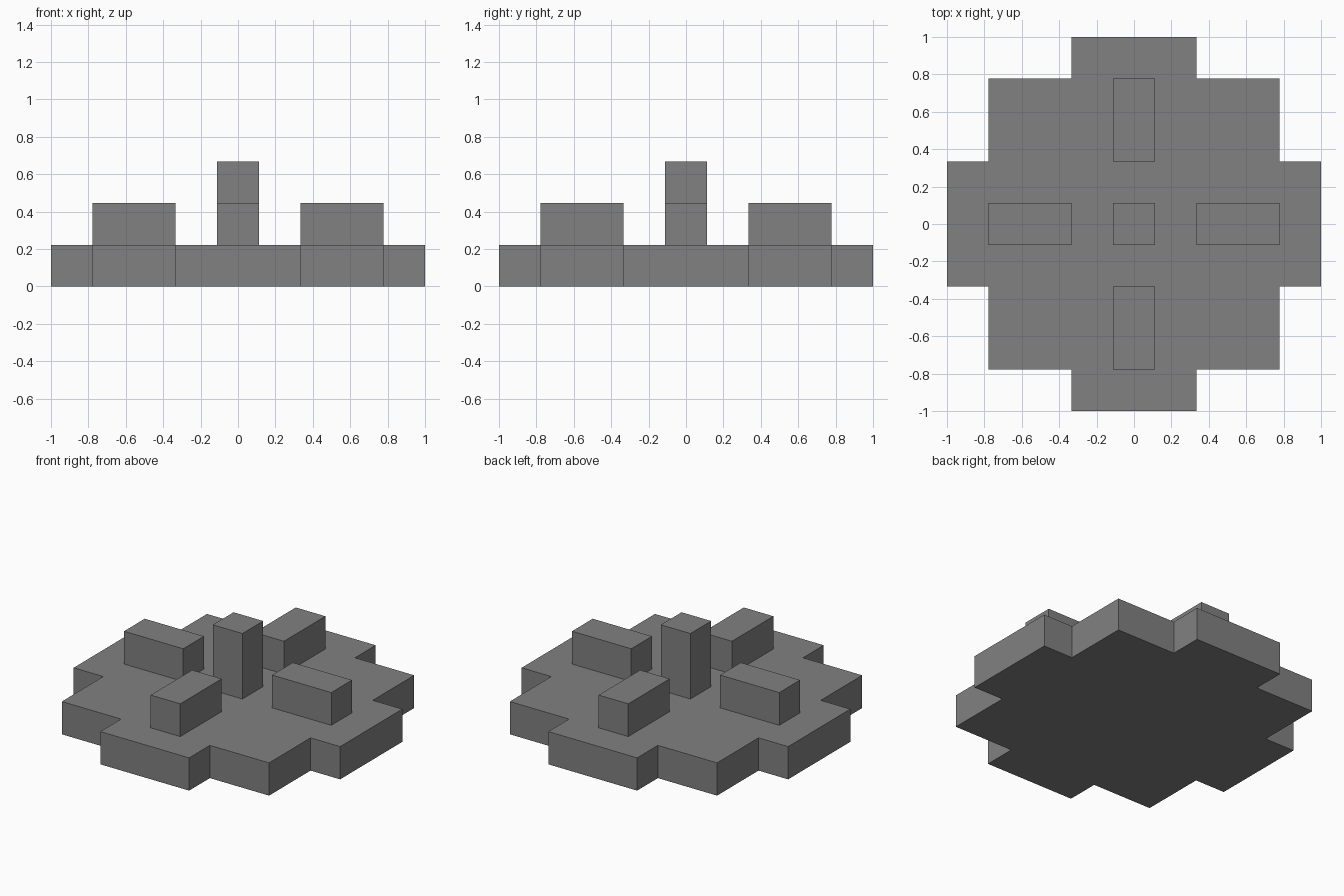
import bpy
import bmesh

cube = bpy.data.objects.get("Cube")
if cube:
    bpy.data.objects.remove(cube, do_unlink=True)

U = 2 / 9  # one grid unit: the model is nine units wide

grey = bpy.data.materials.new("stone_grey")
grey.use_nodes = True
colour = (0.22, 0.22, 0.22, 1)
grey.diffuse_color = colour
grey.node_tree.nodes["Principled BSDF"].inputs["Base Color"].default_value = colour


def prism(name, outline, bottom, top):
    """Extrude a counter-clockwise plan outline, all in grid units."""
    bm = bmesh.new()
    face = bm.faces.new([bm.verts.new((x * U, y * U, bottom * U)) for x, y in outline])
    new = bmesh.ops.extrude_face_region(bm, geom=[face], use_keep_orig=True)["geom"]
    raised = [v for v in new if isinstance(v, bmesh.types.BMVert)]
    bmesh.ops.translate(bm, verts=raised, vec=(0, 0, (top - bottom) * U))
    bmesh.ops.recalc_face_normals(bm, faces=bm.faces)
    mesh = bpy.data.meshes.new(name)
    bm.to_mesh(mesh)
    bm.free()
    mesh.materials.append(grey)
    obj = bpy.data.objects.new(name, mesh)
    bpy.context.collection.objects.link(obj)
    return obj


def turn(points, quarters):
    """Rotate plan points by quarter turns."""
    for _ in range(quarters):
        points = [(-y, x) for x, y in points]
    return points


def rectangle(x0, x1, y0, y1):
    return [(x0, y0), (x1, y0), (x1, y1), (x0, y1)]


# Stepped base slab: one quarter of the outline repeated around the centre
quarter = [(4.5, -1.5), (4.5, 1.5), (3.5, 1.5), (3.5, 3.5), (1.5, 3.5)]
prism("base", [p for q in range(4) for p in turn(quarter, q)], 0, 1)

# Four low blocks pointing at the centre
for q, side in enumerate(("left", "back", "right", "front")):
    prism(side + "_block", turn(rectangle(1.5, 3.5, -0.5, 0.5), q), 1, 2)

# Tall central post
prism("centre_post", rectangle(-0.5, 0.5, -0.5, 0.5), 1, 3)
